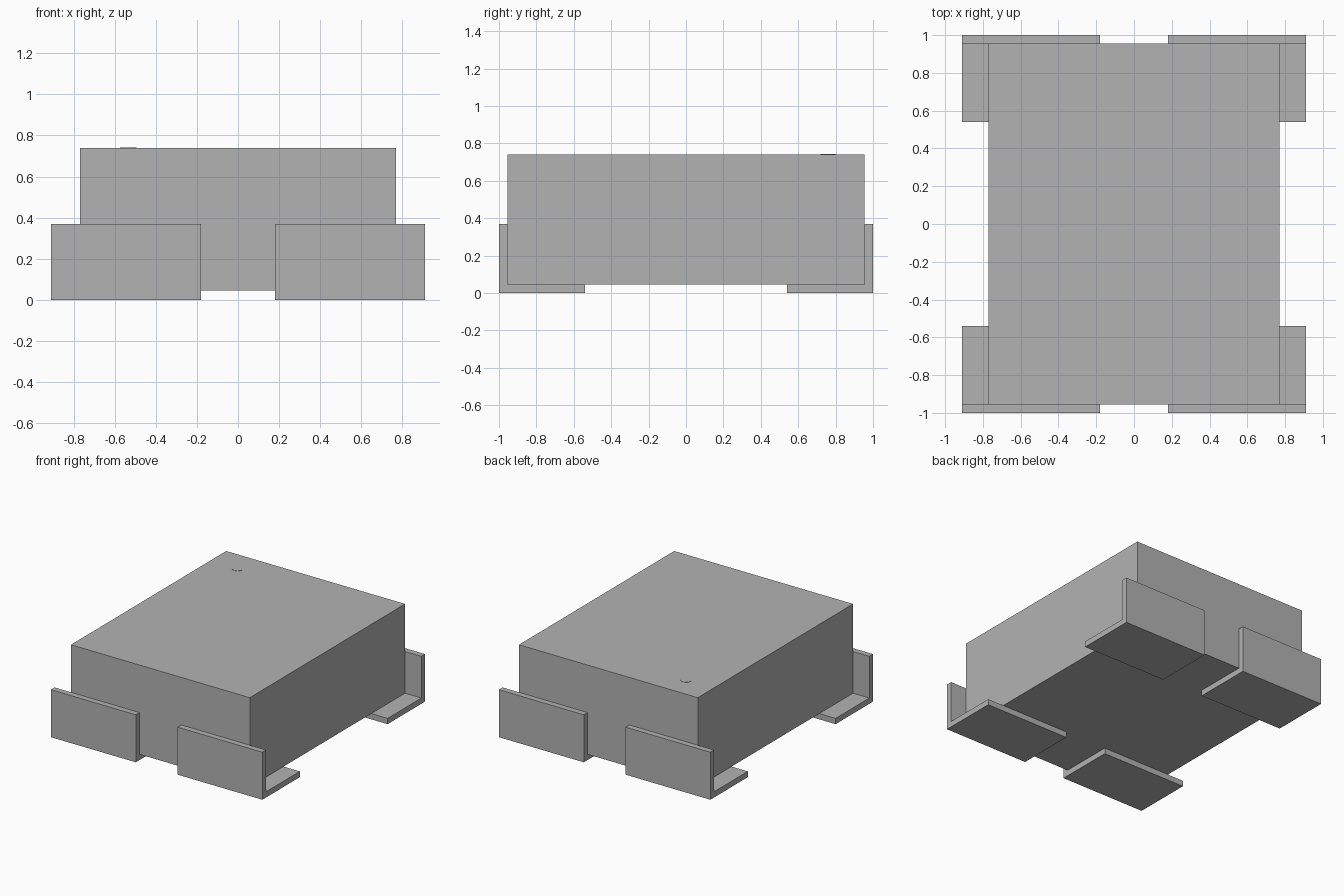
import bpy
import bmesh
from mathutils import Matrix

cube = bpy.data.objects.get("Cube")
if cube:
    bpy.data.objects.remove(cube, do_unlink=True)

grey = bpy.data.materials.new("plain grey")
grey.use_nodes = True
GREY = (0.45, 0.45, 0.45, 1)
grey.diffuse_color = GREY
grey.node_tree.nodes["Principled BSDF"].inputs["Base Color"].default_value = GREY

# Overall sizes
BODY_X, BODY_Y, BODY_TOP = 0.77, 0.955, 0.74
SHEET = 0.045
PAD_IN, PAD_OUT = 0.18, 0.91
PAD_BACK, PAD_FRONT, PAD_TOP = 0.54, 1.0, 0.37


def add_object(name, bm):
    bmesh.ops.recalc_face_normals(bm, faces=bm.faces)
    mesh = bpy.data.meshes.new(name)
    bm.to_mesh(mesh)
    bm.free()
    mesh.materials.append(grey)
    obj = bpy.data.objects.new(name, mesh)
    bpy.context.collection.objects.link(obj)
    return obj


# Package body
bm = bmesh.new()
size = (2 * BODY_X, 2 * BODY_Y, BODY_TOP - SHEET)
centre = Matrix.Translation((0, 0, (BODY_TOP + SHEET) / 2))
bmesh.ops.create_cube(bm, size=1, matrix=centre @ Matrix.Diagonal((*size, 1)))
add_object("body", bm)


# Bent sheet terminal: an L profile extruded along x
def terminal(name, sx, sy):
    profile = [(PAD_BACK, 0), (PAD_FRONT, 0), (PAD_FRONT, PAD_TOP),
               (BODY_Y, PAD_TOP), (BODY_Y, SHEET), (PAD_BACK, SHEET)]
    bm = bmesh.new()
    face = bm.faces.new([bm.verts.new((sx * PAD_IN, sy * y, z)) for y, z in profile])
    side = bmesh.ops.extrude_face_region(bm, geom=[face])["geom"]
    verts = [v for v in side if isinstance(v, bmesh.types.BMVert)]
    bmesh.ops.translate(bm, verts=verts, vec=(sx * (PAD_OUT - PAD_IN), 0, 0))
    add_object(name, bm)


for end, sy in (("front", -1), ("back", 1)):
    for side, sx in (("right", -1), ("left", 1)):
        terminal(f"{end}_{side}_terminal", sx, sy)

# Thin round marker on the top
bm = bmesh.new()
bmesh.ops.create_cone(bm, cap_ends=True, segments=32, radius1=0.04, radius2=0.04,
                      depth=0.004, matrix=Matrix.Translation((-0.535, 0.76, BODY_TOP)))
marker = add_object("orientation_dot", bm)
bpy.context.view_layer.objects.active = marker
marker.select_set(True)
bpy.ops.object.shade_smooth_by_angle()
